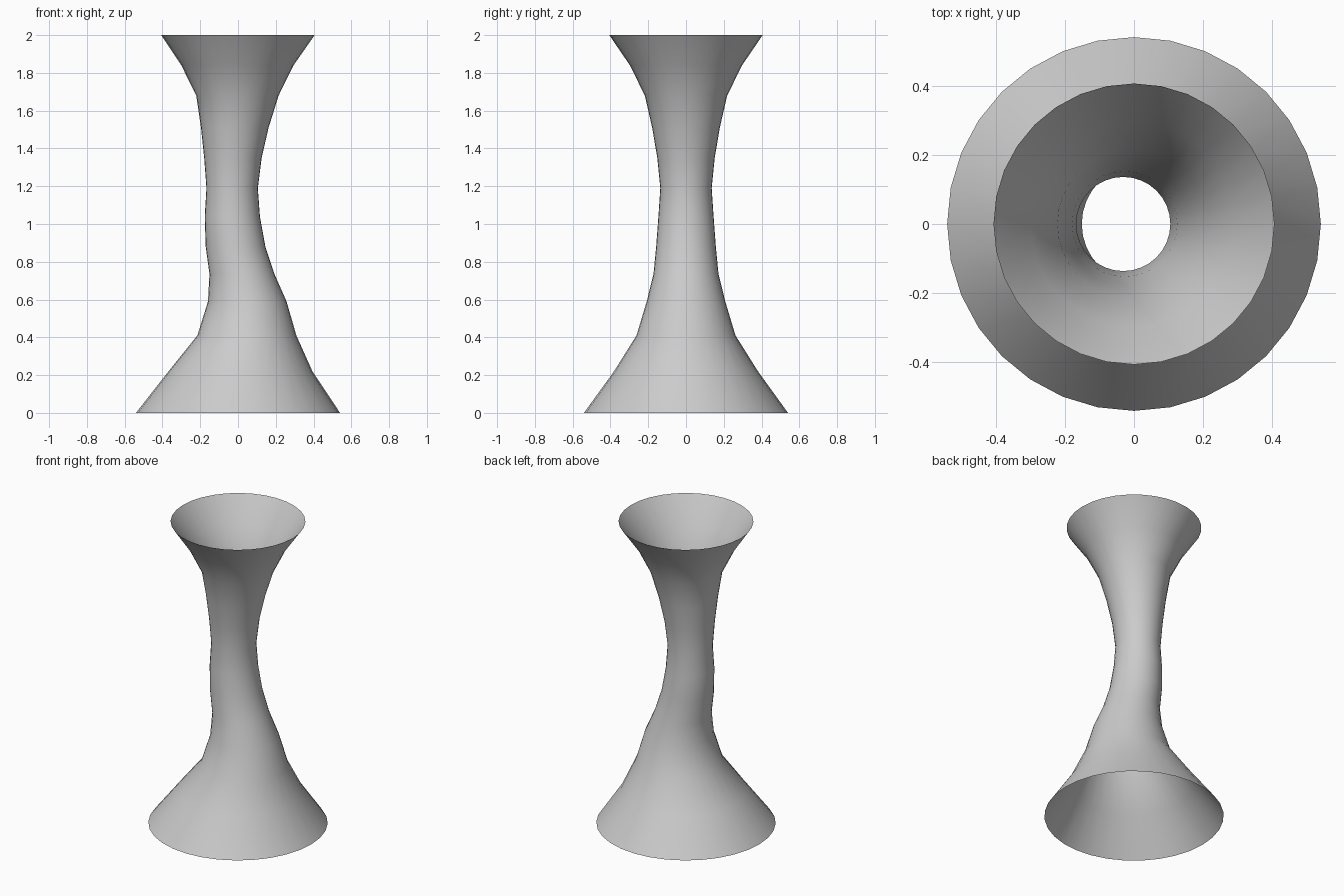
import bpy, bmesh
from math import cos, sin, tau

if "Cube" in bpy.data.objects:
    bpy.data.objects.remove(bpy.data.objects["Cube"])

SIDES = 32

# Rings of the open tube: height, centre x, radius
RINGS = [
    (0.00, 0.000, 0.540), (0.22, 0.013, 0.381), (0.41, 0.047, 0.262),
    (0.59, 0.049, 0.208), (0.735, 0.021, 0.172), (0.88, -0.013, 0.158),
    (1.04, -0.030, 0.146), (1.19, -0.031, 0.136), (1.35, -0.027, 0.152),
    (1.51, -0.017, 0.179), (1.68, -0.003, 0.218), (1.84, -0.003, 0.297),
    (2.00, 0.000, 0.406),
]

# Loft the flared, bent tube, open at both ends
bm = bmesh.new()
loops = []
for z, cx, r in RINGS:
    loops.append([bm.verts.new((cx + r * cos(tau * i / SIDES),
                                r * sin(tau * i / SIDES), z))
                  for i in range(SIDES)])
for low, high in zip(loops, loops[1:]):
    for i in range(SIDES):
        j = (i + 1) % SIDES
        face = bm.faces.new((low[i], low[j], high[j], high[i]))
        face.smooth = True

mesh = bpy.data.meshes.new("flared_tube")
bm.to_mesh(mesh)
bm.free()
tube = bpy.data.objects.new("flared_tube", mesh)
bpy.context.collection.objects.link(tube)
